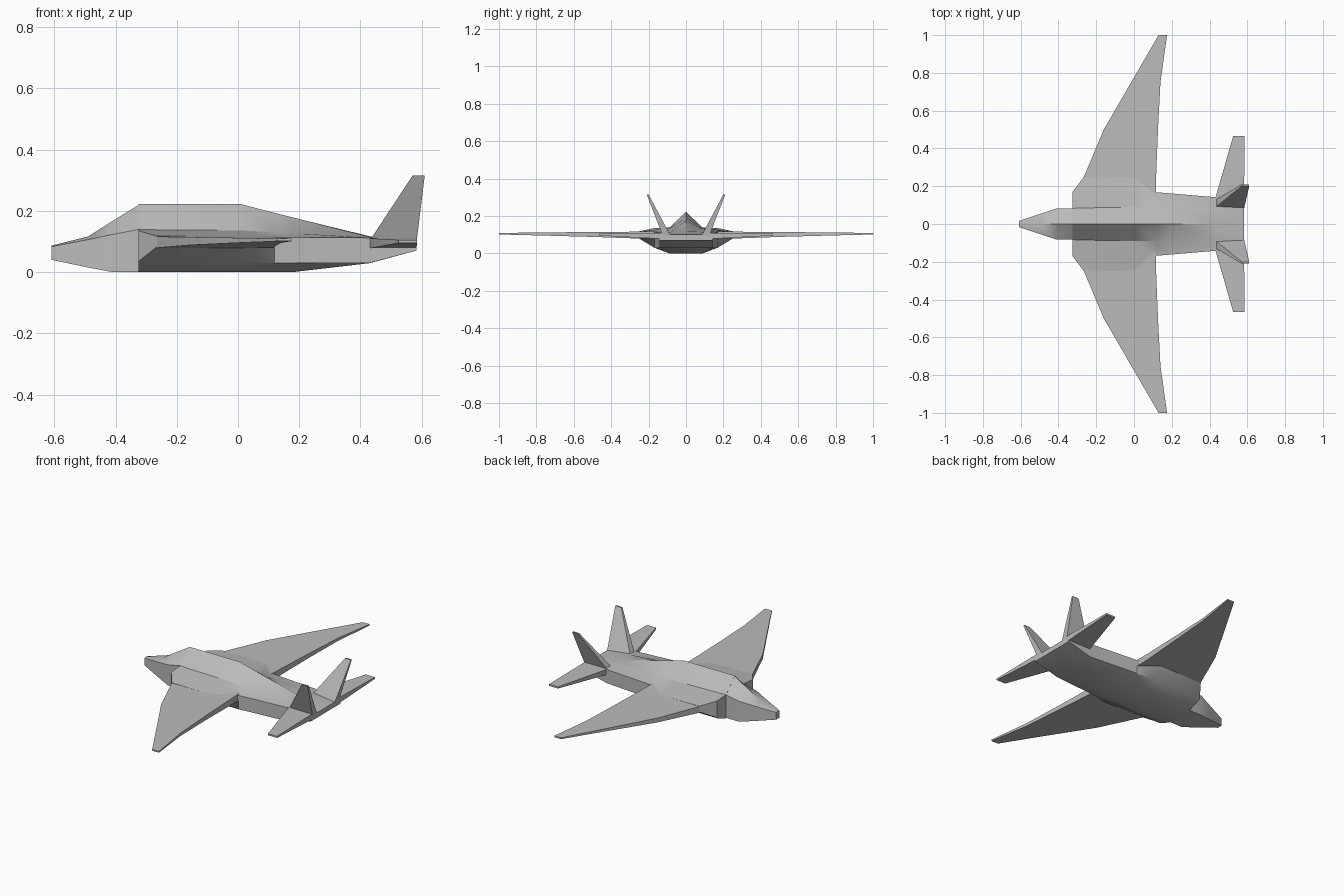
import bpy, bmesh, math

cube = bpy.data.objects.get("Cube")
if cube:
    bpy.data.objects.remove(cube, do_unlink=True)

grey = bpy.data.materials.new("airframe_grey")
grey.use_nodes = True
colour = (0.5, 0.5, 0.5, 1)
grey.diffuse_color = colour
grey.node_tree.nodes["Principled BSDF"].inputs["Base Color"].default_value = colour


def loft(name, rings):
    """Skin a list of equal-length rings and cap both ends."""
    bm = bmesh.new()
    rows = [[bm.verts.new(p) for p in ring] for ring in rings]
    count = len(rows[0])
    for a, b in zip(rows, rows[1:]):
        for i in range(count):
            j = (i + 1) % count
            bm.faces.new((a[i], a[j], b[j], b[i]))
    bm.faces.new(rows[0])
    bm.faces.new(rows[-1])
    bmesh.ops.remove_doubles(bm, verts=bm.verts, dist=0.0005)
    bmesh.ops.recalc_face_normals(bm, faces=bm.faces)
    mesh = bpy.data.meshes.new(name)
    bm.to_mesh(mesh)
    bm.free()
    mesh.materials.append(grey)
    obj = bpy.data.objects.new(name, mesh)
    bpy.context.collection.objects.link(obj)
    bpy.ops.object.select_all(action="DESELECT")
    obj.select_set(True)
    bpy.context.view_layer.objects.active = obj
    bpy.ops.object.shade_smooth_by_angle(angle=math.radians(25))
    return obj


def body_ring(x, ridge, half):
    """Half section from the belly up, mirrored and closed by a roof ridge."""
    right = [(x, y, z) for y, z in half]
    left = [(x, -y, z) for y, z in reversed(half)]
    return right + [(x, 0, ridge)] + left


# Nose: box section with a roof that grows into the canopy
nose = [(-0.61, 0.086, 0.016, 0.04, 0.083),
        (-0.49, 0.116, 0.056, 0.015, 0.106),
        (-0.41, 0.167, 0.083, 0.0, 0.123),
        (-0.32, 0.222, 0.083, 0.0, 0.14)]
loft("nose", [body_ring(x, r, [(w, low), (w, high)]) for x, r, w, low, high in nose])

# Main hull: flat belly, sloped chine, shoulder and ridge
belly = (0.09, 0.0)
lower = (0.168, 0.03)
hull = [
    (-0.325, 0.222, [belly, lower, (0.17, 0.035), (0.17, 0.135), (0.083, 0.14)]),
    (-0.265, 0.222, [belly, lower, (0.25, 0.083), (0.25, 0.118), (0.085, 0.138)]),
    (0.01, 0.222, [belly, lower, (0.25, 0.079), (0.25, 0.115), (0.09, 0.136)]),
    (0.12, 0.193, [belly, lower, (0.168, 0.079), (0.168, 0.113), (0.09, 0.13)]),
    (0.18, 0.178, [belly, (0.163, 0.03), (0.163, 0.08), (0.163, 0.113), (0.09, 0.127)]),
    (0.43, 0.117, [(0.08, 0.029), (0.142, 0.03), (0.142, 0.08), (0.142, 0.112), (0.08, 0.115)]),
    (0.583, 0.1, [(0.08, 0.07), (0.142, 0.07), (0.142, 0.08), (0.142, 0.098), (0.08, 0.1)]),
]
loft("hull", [body_ring(*section) for section in hull])

# Flying surfaces: y, leading x, trailing x, bottom z, top z
wing = [(0.15, -0.31, 0.115, 0.078, 0.118),
        (0.25, -0.265, 0.117, 0.079, 0.116),
        (0.5, -0.16, 0.127, 0.088, 0.114),
        (0.75, -0.015, 0.14, 0.095, 0.112),
        (1.0, 0.13, 0.175, 0.101, 0.109)]
tailplane = [(0.1, 0.432, 0.583, 0.078, 0.11),
             (0.142, 0.432, 0.583, 0.078, 0.11),
             (0.465, 0.525, 0.585, 0.095, 0.105)]


def panel_ring(y, front, back, low, high):
    return [(front, y, low), (back, y, low), (back, y, high), (front, y, high)]


def fin_ring(z, front, back, inner, outer):
    return [(front, inner, z), (back, inner, z), (back, outer, z), (front, outer, z)]


fin = [(0.095, 0.425, 0.583, 0.083, 0.125), (0.315, 0.57, 0.61, 0.2, 0.21)]

for side, sign in (("left", 1), ("right", -1)):
    for part, ring, sections in (("wing", panel_ring, wing),
                                 ("tailplane", panel_ring, tailplane),
                                 ("tail_fin", fin_ring, fin)):
        rings = [[(x, sign * y, z) for x, y, z in ring(*s)] for s in sections]
        loft(f"{part}_{side}", rings)
